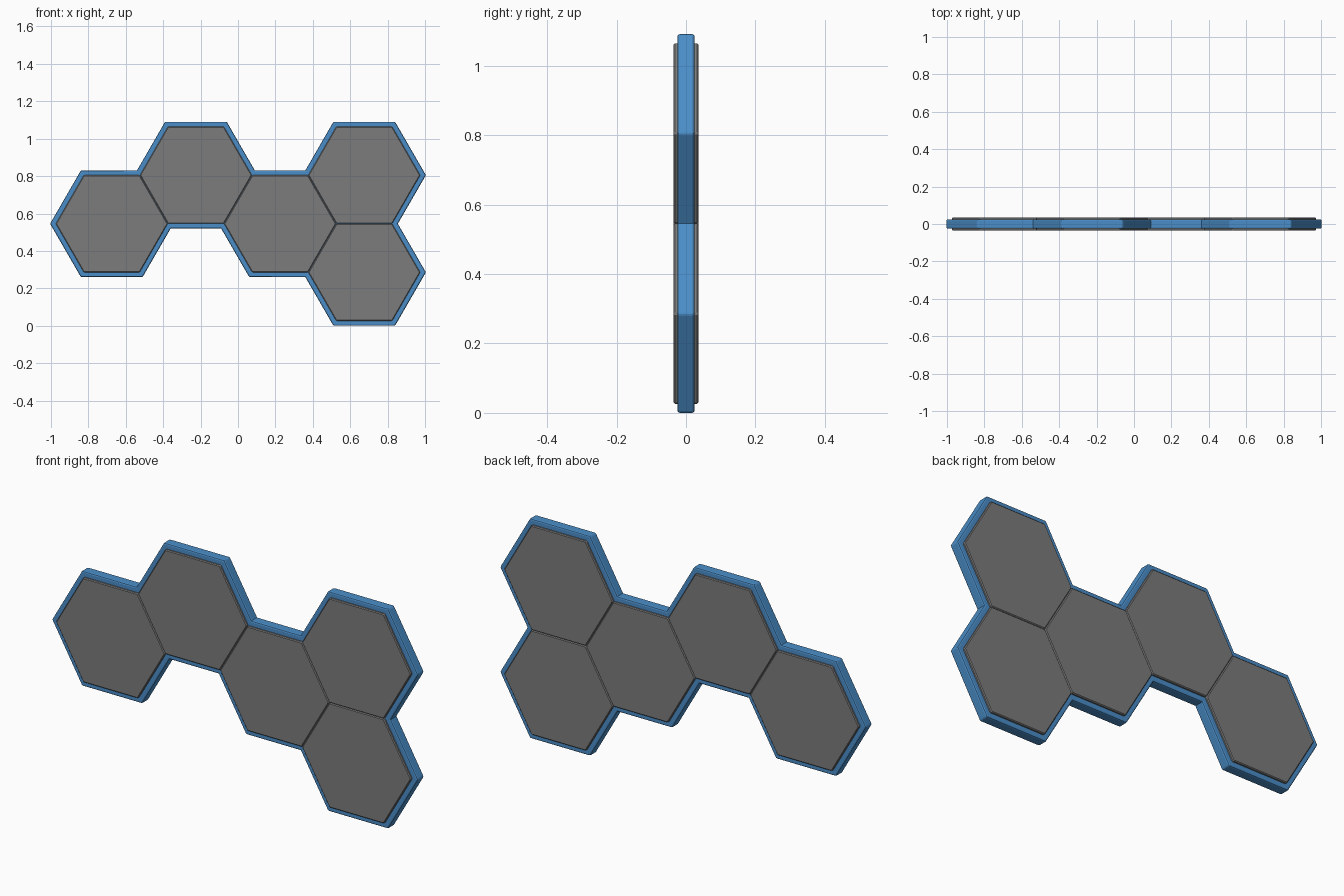
import bpy, bmesh, math

if "Cube" in bpy.data.objects:
    bpy.data.objects.remove(bpy.data.objects["Cube"])

R = 0.3                      # hexagon circumradius
AP = R * math.sqrt(3) / 2    # hexagon apothem
RIM = 0.0257                 # how far the rim stands out past the panels
ZC = 2 * AP + RIM - AP / 1 + AP  # mid height: two apothems plus the rim
COLS = (-2.25 * R, -0.75 * R, 0.75 * R, 2.25 * R)
CENTRES = [(COLS[0], ZC), (COLS[1], ZC + AP), (COLS[2], ZC),
           (COLS[3], ZC + AP), (COLS[3], ZC - AP)]


def material(name, col):
    m = bpy.data.materials.new(name)
    m.diffuse_color = (*col, 1)
    m.use_nodes = True
    m.node_tree.nodes["Principled BSDF"].inputs["Base Color"].default_value = m.diffuse_color
    return m


def hexagon(c, r):
    return [(c[0] + r * math.cos(math.radians(60 * i)),
             c[1] + r * math.sin(math.radians(60 * i))) for i in range(6)]


def plate(name, outline, half, bevel, segs, mat):
    """Extrude an xz outline symmetrically in y and soften its edges."""
    bm = bmesh.new()
    face = bm.faces.new([bm.verts.new((x, -half, z)) for x, z in outline])
    ext = bmesh.ops.extrude_face_region(bm, geom=[face])
    verts = [v for v in ext["geom"] if isinstance(v, bmesh.types.BMVert)]
    bmesh.ops.translate(bm, verts=verts, vec=(0, 2 * half, 0))
    bmesh.ops.recalc_face_normals(bm, faces=bm.faces)
    # soften everything except the inward (concave) corners
    edges = [e for e in bm.edges if e.is_convex]
    bmesh.ops.bevel(bm, geom=edges, offset=bevel, offset_type='OFFSET',
                    segments=segs, profile=0.5, affect='EDGES')
    me = bpy.data.meshes.new(name)
    bm.to_mesh(me)
    bm.free()
    me.materials.append(mat)
    ob = bpy.data.objects.new(name, me)
    bpy.context.collection.objects.link(ob)
    return ob


def union_outline(centres):
    """Outer boundary loop of the joined hexagons."""
    key = lambda p: (round(p[0], 4), round(p[1], 4))
    edges = set()
    for c in centres:
        h = [key(p) for p in hexagon(c, R)]
        edges |= {(h[i], h[(i + 1) % 6]) for i in range(6)}
    near = lambda a, b: math.dist(a, b) < 0.01
    outer = [e for e in edges
             if not any(near(e[0], f[1]) and near(e[1], f[0]) for f in edges)]
    loop = [outer.pop()]
    while outer:
        nxt = next(e for e in outer if near(e[0], loop[-1][1]))
        outer.remove(nxt)
        loop.append(nxt)
    return [e[0] for e in loop]


def offset(loop, d):
    """Move a counter-clockwise loop outward with mitred corners."""
    out = []
    for i, p in enumerate(loop):
        a, b = loop[i - 1], loop[(i + 1) % len(loop)]
        la, lb = math.dist(a, p), math.dist(p, b)
        n1 = ((p[1] - a[1]) / la, -(p[0] - a[0]) / la)
        n2 = ((b[1] - p[1]) / lb, -(b[0] - p[0]) / lb)
        k = d / (1 + n1[0] * n2[0] + n1[1] * n2[1])
        out.append((p[0] + k * (n1[0] + n2[0]), p[1] + k * (n1[1] + n2[1])))
    return out


blue = material("rim blue", (0.07, 0.27, 0.58))
grey = material("panel grey", (0.2, 0.2, 0.2))

# blue rim body following the joined outline
plate("rim", offset(union_outline(CENTRES), RIM), 0.025, 0.007, 2, blue)

# grey hexagonal panels, raised on front and back
for i, c in enumerate(CENTRES):
    plate(f"hex_panel_{i + 1}", hexagon(c, R - 0.0005), 0.036, 0.004, 1, grey)
